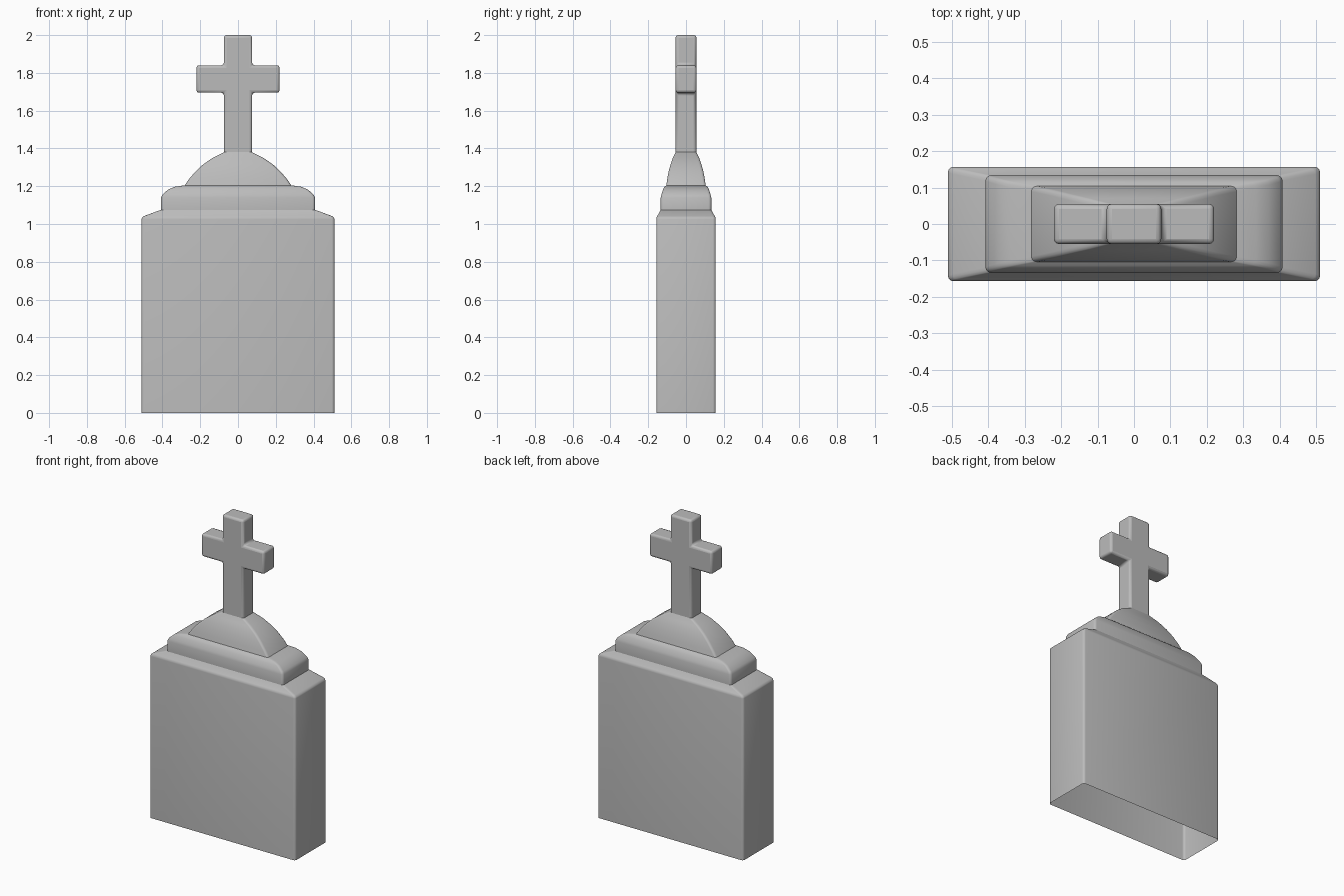
import bpy, bmesh
from math import cos, sin, pi, radians

cube = bpy.data.objects.get("Cube")
if cube:
    bpy.data.objects.remove(cube, do_unlink=True)

# Stone material
stone = bpy.data.materials.new("grey stone")
stone.use_nodes = True
stone.diffuse_color = (0.5, 0.5, 0.5, 1)
stone.node_tree.nodes["Principled BSDF"].inputs["Base Color"].default_value = (0.5, 0.5, 0.5, 1)


def finish(name, bm):
    bmesh.ops.recalc_face_normals(bm, faces=bm.faces)
    mesh = bpy.data.meshes.new(name)
    bm.to_mesh(mesh)
    bm.free()
    mesh.materials.append(stone)
    obj = bpy.data.objects.new(name, mesh)
    bpy.context.collection.objects.link(obj)
    return obj


def smooth(obj, angle):
    bpy.ops.object.select_all(action='DESELECT')
    obj.select_set(True)
    bpy.context.view_layer.objects.active = obj
    bpy.ops.object.shade_smooth_by_angle(angle=radians(angle))


def ring(bm, hx, hy, z, r=0.015, steps=3):
    """Rounded rectangle of half sizes hx, hy at height z."""
    verts = []
    for q, (sx, sy) in enumerate([(1, 1), (-1, 1), (-1, -1), (1, -1)]):
        for i in range(steps + 1):
            a = (q + i / steps) * pi / 2
            verts.append(bm.verts.new((sx * (hx - r) + r * cos(a),
                                       sy * (hy - r) + r * sin(a), z)))
    return verts


def tier(name, sections):
    """Hollow stone tier lofted through rounded rectangles."""
    bm = bmesh.new()
    rings = [ring(bm, *s) for s in sections]
    for low, high in zip(rings, rings[1:]):
        n = len(low)
        for i in range(n):
            j = (i + 1) % n
            bm.faces.new((low[i], low[j], high[j], high[i]))
    smooth(finish(name, bm), 45)


# Main block, open underneath, with sloped shoulders
tier("main_block", [(0.511, 0.157, 0), (0.511, 0.157, 1.025), (0.508, 0.156, 1.034),
                    (0.498, 0.152, 1.042), (0.408, 0.134, 1.075)])

# Stepped plinth with a rounded upper edge
tier("plinth", [(0.408, 0.134, 1.075), (0.408, 0.134, 1.14), (0.40, 0.13, 1.156),
                (0.37, 0.122, 1.182), (0.335, 0.114, 1.197), (0.282, 0.104, 1.205)])

# Arched cap tapering to the cross
tier("arched_cap", [(0.282, 0.104, 1.205), (0.262, 0.100, 1.235), (0.225, 0.092, 1.278),
                    (0.185, 0.082, 1.315), (0.135, 0.070, 1.350), (0.075, 0.055, 1.38)])

# Cross: half outline mirrored, extruded in depth, open at the foot
half = [(0.075, 1.38), (0.075, 1.695), (0.22, 1.695), (0.22, 1.84), (0.075, 1.84), (0.075, 2.0)]
outline = half + [(-x, z) for x, z in reversed(half)]
bm = bmesh.new()
front, back = [[bm.verts.new((x, y, z)) for x, z in outline] for y in (-0.055, 0.055)]
bm.faces.new(front)
bm.faces.new(back[::-1])
for i in range(len(outline) - 1):
    bm.faces.new((front[i], front[i + 1], back[i + 1], back[i]))
cross = finish("cross", bm)
bevel = cross.modifiers.new("rounded edges", 'BEVEL')
bevel.width = 0.014
bevel.segments = 3
bevel.limit_method = 'ANGLE'
smooth(cross, 45)
